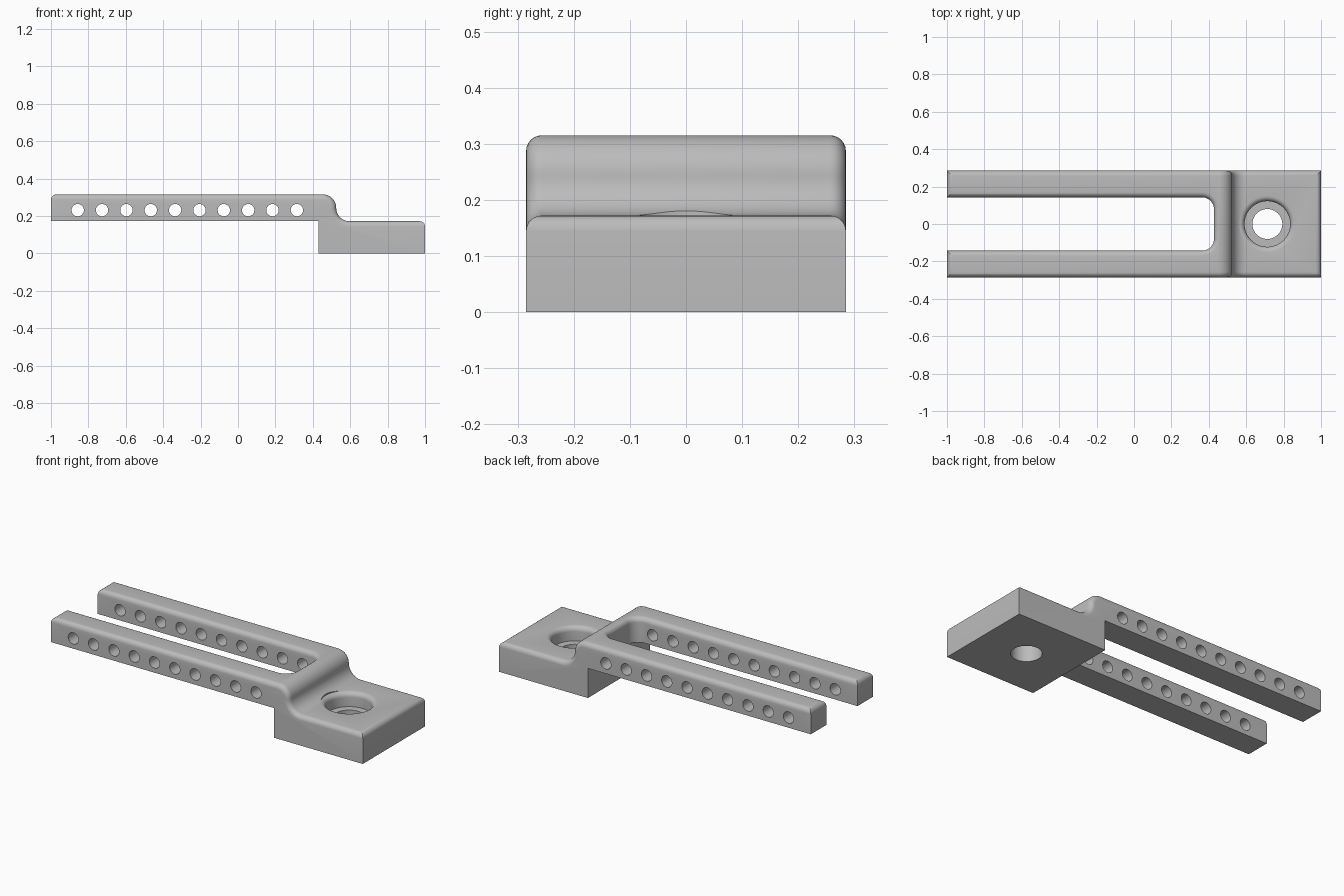
import bpy, bmesh
from math import sin, cos, pi, radians
from mathutils import Vector

if "Cube" in bpy.data.objects:
    bpy.data.objects.remove(bpy.data.objects["Cube"], do_unlink=True)

HALF_W, TOP, STEP, BLOCK_X = 0.285, 0.315, 0.172, 0.43
BORE_X, ROUND = 0.713, 0.028

grey = bpy.data.materials.new("plain grey")
grey.use_nodes = True
grey.diffuse_color = (0.5, 0.5, 0.5, 1)
grey.node_tree.nodes["Principled BSDF"].inputs["Base Color"].default_value = (0.5, 0.5, 0.5, 1)


def arc(cx, cy, r, start, end, n=12):
    angles = [radians(start + (end - start) * i / n) for i in range(n + 1)]
    return [(cx + r * cos(a), cy + r * sin(a)) for a in angles]


def make_object(name, bm):
    bmesh.ops.recalc_face_normals(bm, faces=bm.faces)
    mesh = bpy.data.meshes.new(name)
    bm.to_mesh(mesh)
    bm.free()
    mesh.materials.append(grey)
    obj = bpy.data.objects.new(name, mesh)
    bpy.context.collection.objects.link(obj)
    return obj


def prism(name, points, direction):
    bm = bmesh.new()
    face = bm.faces.new([bm.verts.new(p) for p in points])
    geom = bmesh.ops.extrude_face_region(bm, geom=[face])["geom"]
    moved = [v for v in geom if isinstance(v, bmesh.types.BMVert)]
    bmesh.ops.translate(bm, verts=moved, vec=Vector(direction))
    return make_object(name, bm)


def cut(target, cutter):
    cutter.hide_render = True
    mod = target.modifiers.new("cut", "BOOLEAN")
    mod.operation, mod.solver, mod.object = "DIFFERENCE", "EXACT", cutter
    bpy.context.view_layer.objects.active = target
    bpy.ops.object.modifier_apply(modifier=mod.name)
    bpy.data.objects.remove(cutter, do_unlink=True)


# Stepped side profile: raised arms flowing down into the mounting block
r = (TOP - STEP) / 2
step_x = 0.525
profile = [(-1, STEP), (BLOCK_X, STEP), (BLOCK_X, 0), (1, 0), (1, STEP)]
profile += arc(step_x + r, STEP + r, r, 270, 180)
profile += arc(step_x - r, TOP - r, r, 0, 90)[1:]
profile.append((-1, TOP))
bracket = prism("forked_bracket", [(x, -HALF_W, z) for x, z in profile], (0, 2 * HALF_W, 0))

# Open slot between the arms
slot_end, slot_w, slot_r = 0.428, 0.143, 0.065
outline = [(-1.2, -slot_w)]
outline += arc(slot_end - slot_r, -slot_w + slot_r, slot_r, -90, 0)
outline += arc(slot_end - slot_r, slot_w - slot_r, slot_r, 0, 90)
outline.append((-1.2, slot_w))
cut(bracket, prism("slot_cutter", [(x, y, 0.1) for x, y in outline], (0, 0, 0.4)))

# Round every edge between the upper surface and a vertical wall
bm = bmesh.new()
bm.from_mesh(bracket.data)
bm.normal_update()
edges = []
for e in bm.edges:
    if len(e.link_faces) == 2 and min(v.co.z for v in e.verts) > STEP - 0.001:
        low, high = sorted(f.normal.z for f in e.link_faces)
        if abs(low) < 0.01 and high > 0.02:
            edges.append(e)
bmesh.ops.bevel(bm, geom=edges, offset=ROUND, offset_type="OFFSET", segments=6,
                profile=0.5, affect="EDGES", clamp_overlap=False)
bm.to_mesh(bracket.data)
bm.free()

# Counterbored screw hole with a rounded lip
bore_r, hole_r, floor_z = 0.122, 0.08, 0.09
lathe = [(0, -0.1), (hole_r, -0.1), (hole_r, floor_z), (bore_r, floor_z)]
lathe += arc(bore_r + ROUND, STEP - ROUND, ROUND, 180, 90, 6)
lathe += [(bore_r + ROUND, TOP + 0.1), (0, TOP + 0.1)]
bm = bmesh.new()
verts = [bm.verts.new((BORE_X + x, 0, z)) for x, z in lathe]
rim = [bm.edges.new(pair) for pair in zip(verts, verts[1:])]
bmesh.ops.spin(bm, geom=verts + rim, cent=(BORE_X, 0, 0), axis=(0, 0, 1),
               angle=2 * pi, steps=64, use_merge=True)
bmesh.ops.remove_doubles(bm, verts=bm.verts, dist=0.0001)
cut(bracket, make_object("bore_cutter", bm))

# Row of ten cross holes through both arms
for i in range(10):
    ring = arc(-0.857 + 0.1302 * i, 0.231, 0.033, 0, 360, 32)[:-1]
    cut(bracket, prism("hole_cutter", [(x, -0.5, z) for x, z in ring], (0, 1, 0)))

# Smooth the rounded areas, keep the hard corners
bpy.ops.object.select_all(action="DESELECT")
bracket.select_set(True)
bpy.context.view_layer.objects.active = bracket
bpy.ops.object.shade_smooth_by_angle(angle=radians(30))
